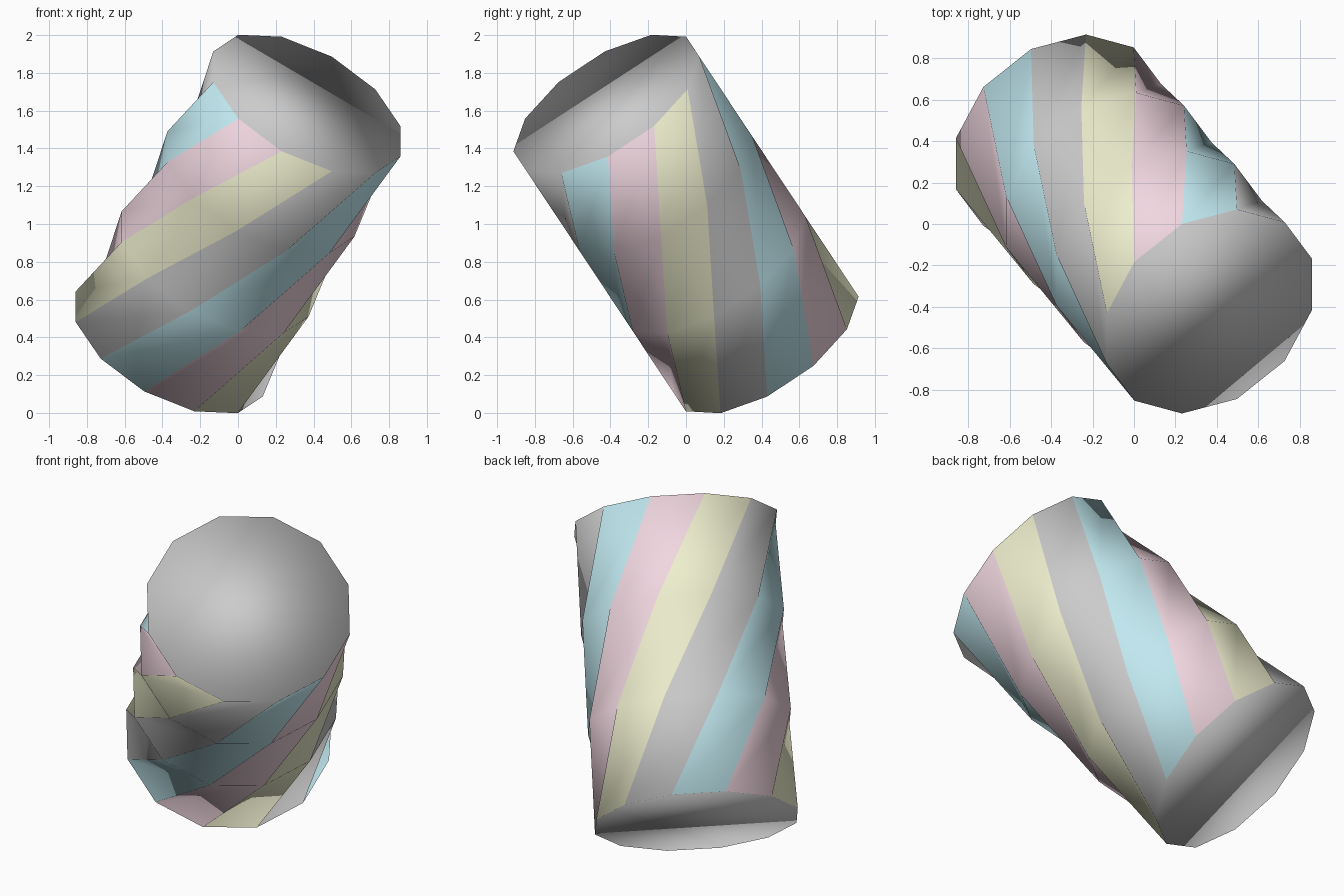
import bpy, bmesh
from math import radians, sin, cos
from mathutils import Vector

if "Cube" in bpy.data.objects:
    bpy.data.objects.remove(bpy.data.objects["Cube"])

SIDES, LEVELS = 12, 3
RADIUS, HALF = 0.568, 0.845
CENTRE = Vector((0, 0, 1))
AXIS = Vector((0.431, -0.499, 0.752)).normalized()

# Ring directions square to the leaning axis
E1 = Vector((-0.493, -0.008, 0.277))
E1 = (E1 - AXIS * E1.dot(AXIS)).normalized()
E2 = E1.cross(AXIS)


def material(name, rgb):
    m = bpy.data.materials.new(name)
    m.diffuse_color = (*rgb, 1)
    m.use_nodes = True
    m.node_tree.nodes["Principled BSDF"].inputs["Base Color"].default_value = m.diffuse_color
    return m


def point(level, k):
    # Each level turns one column further round: a 90 degree twist in all
    a = radians(30 * (k + 6 - level))
    h = HALF * (2 * level / LEVELS - 1)
    return CENTRE + AXIS * h + (E1 * cos(a) + E2 * sin(a)) * RADIUS


bm = bmesh.new()
rings = [[bm.verts.new(point(j, k)) for k in range(SIDES)] for j in range(LEVELS + 1)]

# Twisted stripes, each cell folded inward along its long diagonal
for j in range(LEVELS):
    for k in range(SIDES):
        n = (k + 1) % SIDES
        a, b = rings[j][k], rings[j][n]
        c, d = rings[j + 1][n], rings[j + 1][k]
        for tri in ((a, b, d), (b, c, d)):
            bm.faces.new(tri).material_index = k % 4

# End caps
bm.faces.new(rings[0])
bm.faces.new(rings[-1])
bmesh.ops.recalc_face_normals(bm, faces=bm.faces[:])
for f in bm.faces:
    f.smooth = True

mesh = bpy.data.meshes.new("twisted_column")
bm.to_mesh(mesh)
bm.free()

# Grey stripes and caps use the empty first slot
mesh.materials.append(None)
mesh.materials.append(material("yellow_stripe", (0.86, 0.86, 0.62)))
mesh.materials.append(material("pink_stripe", (0.88, 0.68, 0.75)))
mesh.materials.append(material("teal_stripe", (0.53, 0.81, 0.87)))
bpy.context.collection.objects.link(bpy.data.objects.new("twisted_column", mesh))
